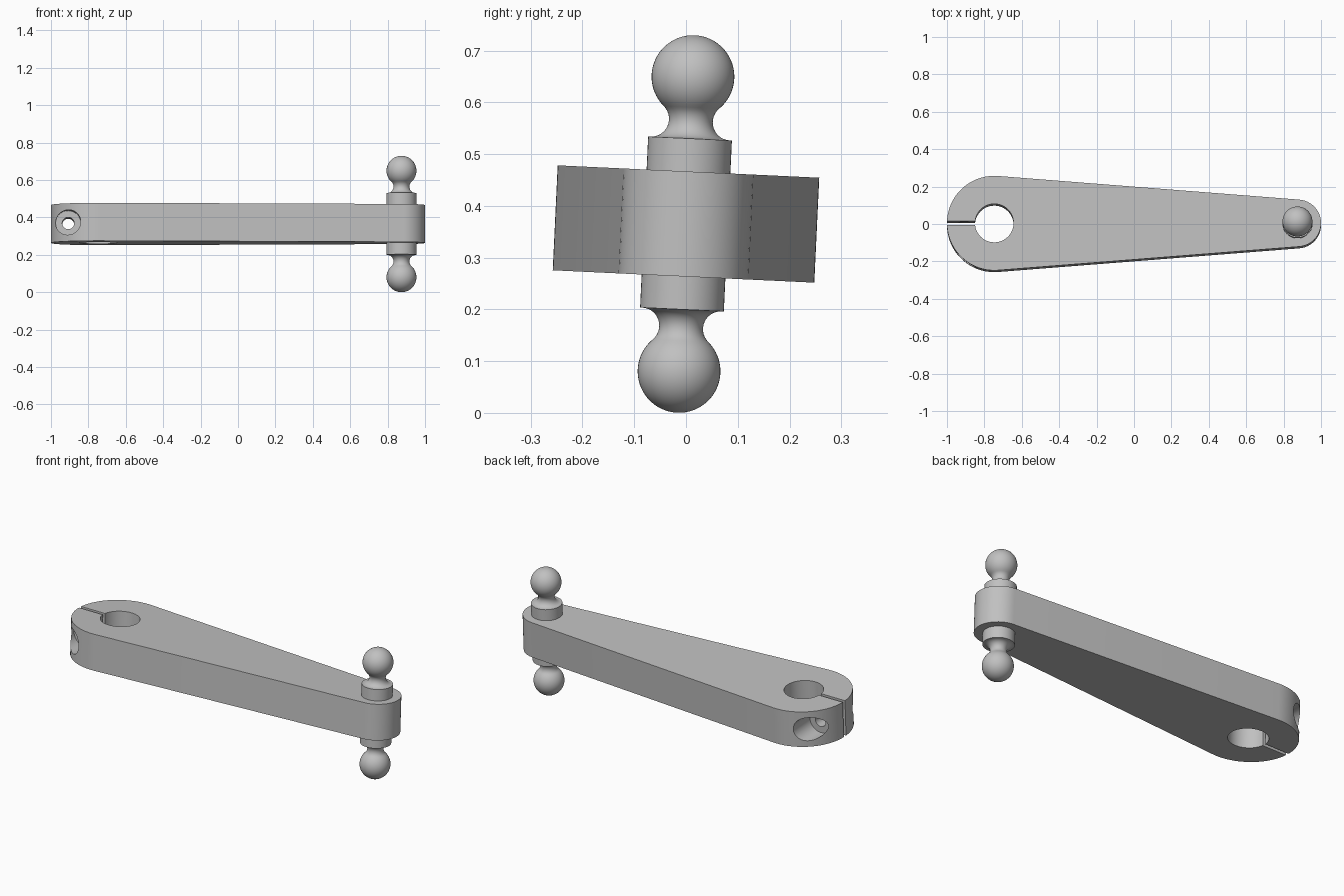
import bpy, bmesh
from math import sin, cos, pi, radians, asin, atan2, hypot
from mathutils import Matrix

cube = bpy.data.objects.get("Cube")
if cube:
    bpy.data.objects.remove(cube, do_unlink=True)

steel = bpy.data.materials.new("grey_steel")
steel.use_nodes = True
grey = (0.53, 0.53, 0.53, 1)
steel.diffuse_color = grey
steel.node_tree.nodes["Principled BSDF"].inputs["Base Color"].default_value = grey

# Whole lever leans slightly about its long axis
LEAN = Matrix.Translation((0, 0, 0.365)) @ Matrix.Rotation(radians(-2.7), 4, "X")
HALF = 0.1015                      # half thickness of the arm
EYE_X, EYE_R = -0.747, 0.253       # clamp end
PIN_X, TIP_R = 0.874, 0.126        # ball pin end


def make_object(name, bm):
    bmesh.ops.recalc_face_normals(bm, faces=bm.faces)
    mesh = bpy.data.meshes.new(name)
    bm.to_mesh(mesh)
    bm.free()
    mesh.materials.append(steel)
    obj = bpy.data.objects.new(name, mesh)
    bpy.context.collection.objects.link(obj)
    return obj


def arc(cx, cy, r, start, end, steps):
    return [(cx + r * cos(start + (end - start) * i / steps),
             cy + r * sin(start + (end - start) * i / steps)) for i in range(steps + 1)]


def cylinder(name, r, depth, matrix, sides=48):
    bm = bmesh.new()
    bmesh.ops.create_cone(bm, cap_ends=True, segments=sides, radius1=r, radius2=r,
                          depth=depth, matrix=matrix)
    return make_object(name, bm)


def activate(obj):
    bpy.ops.object.select_all(action="DESELECT")
    obj.select_set(True)
    bpy.context.view_layer.objects.active = obj


def finish(obj):
    obj.data.transform(LEAN)
    activate(obj)
    bpy.ops.object.shade_smooth_by_angle(angle=radians(30))


# Tapered arm: two arcs joined by tangent sides
taper = asin((EYE_R - TIP_R) / (PIN_X - EYE_X))
side = pi / 2 - taper
outline = (arc(PIN_X, 0, TIP_R, -side, side, 24)
           + arc(EYE_X, 0, EYE_R, side, 2 * pi - side, 40))
bm = bmesh.new()
base = bm.faces.new([bm.verts.new((x, y, -HALF)) for x, y in outline])
top = bmesh.ops.extrude_face_region(bm, geom=[base])["geom"]
bmesh.ops.translate(bm, vec=(0, 0, 2 * HALF),
                    verts=[g for g in top if isinstance(g, bmesh.types.BMVert)])
arm = make_object("lever_arm", bm)

# Shaft hole, clamp slot, bolt hole and its two counterbores
across = Matrix.Rotation(pi / 2, 4, "X")
BOLT_X, FLOOR, REACH = -0.908, 0.085, 0.3
cutters = [
    cylinder("shaft_hole_cutter", 0.103, 1, Matrix.Translation((EYE_X, 0, 0))),
    cylinder("bolt_hole_cutter", 0.032, 1, Matrix.Translation((BOLT_X, 0, 0)) @ across, 32),
]
for s in (-1, 1):
    place = Matrix.Translation((BOLT_X, s * (FLOOR + REACH / 2), 0)) @ across
    cutters.append(cylinder("counterbore_cutter", 0.067, REACH, place))
bm = bmesh.new()
bmesh.ops.create_cube(bm, size=1, matrix=Matrix.Translation((-0.95, 0, 0))
                      @ Matrix.Diagonal((0.3, 0.02, 1, 1)))
cutters.append(make_object("slot_cutter", bm))

for cutter in cutters:
    cutter.hide_render = True
    activate(arm)
    mod = arm.modifiers.new("cut", "BOOLEAN")
    mod.operation, mod.solver, mod.object = "DIFFERENCE", "EXACT", cutter
    bpy.ops.object.modifier_apply(modifier=mod.name)
    bpy.data.objects.remove(cutter, do_unlink=True)
finish(arm)

# Double ball pin: collar, concave neck tangent to the ball, mirrored below
BALL_Z, BALL_R = 0.285, 0.08
NECK_R, NECK_Z = 0.077, 0.2
reach = hypot(NECK_R, BALL_Z - NECK_Z)
meet = atan2(BALL_Z - NECK_Z, -NECK_R)
fillet = reach - BALL_R
half = [(0.081, NECK_Z - fillet)]
half += arc(NECK_R, NECK_Z, fillet, 1.5 * pi, meet, 14)
half += arc(0, BALL_Z, BALL_R, meet - pi, pi / 2, 24)[1:]
profile = [(r, -z) for r, z in reversed(half)] + half
bm = bmesh.new()
verts = [bm.verts.new((max(r, 0), 0, z)) for r, z in profile]
edges = [bm.edges.new(pair) for pair in zip(verts, verts[1:])]
bmesh.ops.spin(bm, geom=verts + edges, cent=(0, 0, 0), axis=(0, 0, 1),
               angle=2 * pi, steps=48)
bmesh.ops.remove_doubles(bm, verts=bm.verts, dist=0.0001)
bmesh.ops.translate(bm, verts=bm.verts, vec=(PIN_X, 0, 0))
finish(make_object("double_ball_pin", bm))
